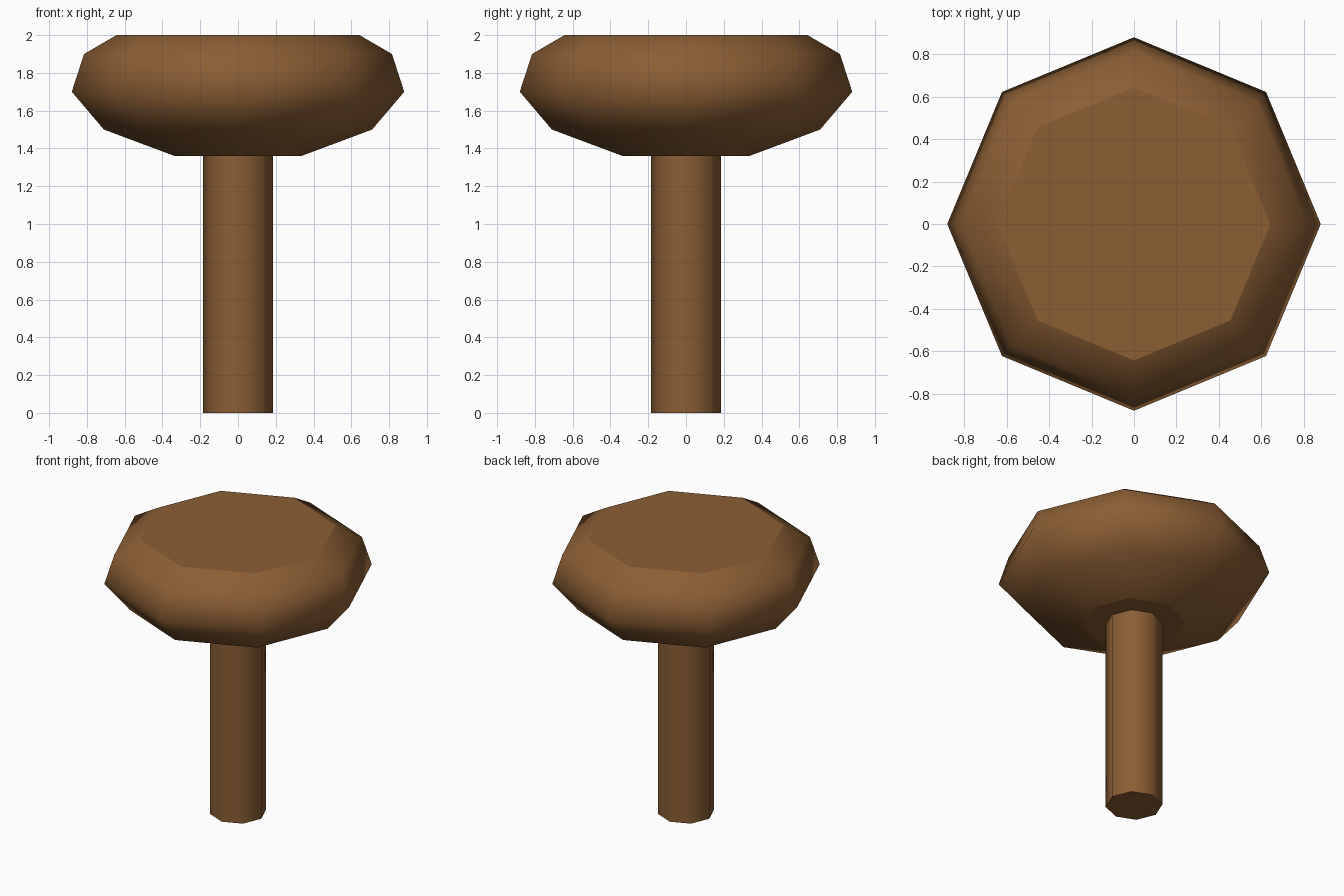
import bpy, bmesh
from math import cos, sin, pi

cube = bpy.data.objects.get("Cube")
if cube:
    bpy.data.objects.remove(cube, do_unlink=True)

SIDES = 8

wood = bpy.data.materials.new("brown wood")
wood.use_nodes = True
colour = (0.258, 0.112, 0.034, 1)
wood.diffuse_color = colour
wood.node_tree.nodes["Principled BSDF"].inputs["Base Color"].default_value = colour


def lathe(name, profile):
    """Turn (radius, height) points into an eight-sided solid with flat ends."""
    bm = bmesh.new()
    rings = [[bm.verts.new((r * cos(2 * pi * i / SIDES), r * sin(2 * pi * i / SIDES), z))
              for i in range(SIDES)] for r, z in profile]
    for low, high in zip(rings, rings[1:]):
        for i in range(SIDES):
            j = (i + 1) % SIDES
            bm.faces.new((low[i], low[j], high[j], high[i])).smooth = True
    bm.faces.new(rings[0][::-1])
    bm.faces.new(rings[-1])
    # Crisp rims around the flat ends
    for e in bm.edges:
        if any(not f.smooth for f in e.link_faces):
            e.smooth = False
    mesh = bpy.data.meshes.new(name)
    bm.to_mesh(mesh)
    bm.free()
    mesh.materials.append(wood)
    obj = bpy.data.objects.new(name, mesh)
    bpy.context.collection.objects.link(obj)
    return obj


# Straight stem
lathe("stem", [(0.184, 0), (0.184, 1.36)])

# Rounded cap with a flat top and underside
lathe("cap", [(0.335, 1.36), (0.71, 1.5), (0.88, 1.7), (0.815, 1.9), (0.643, 2.0)])
